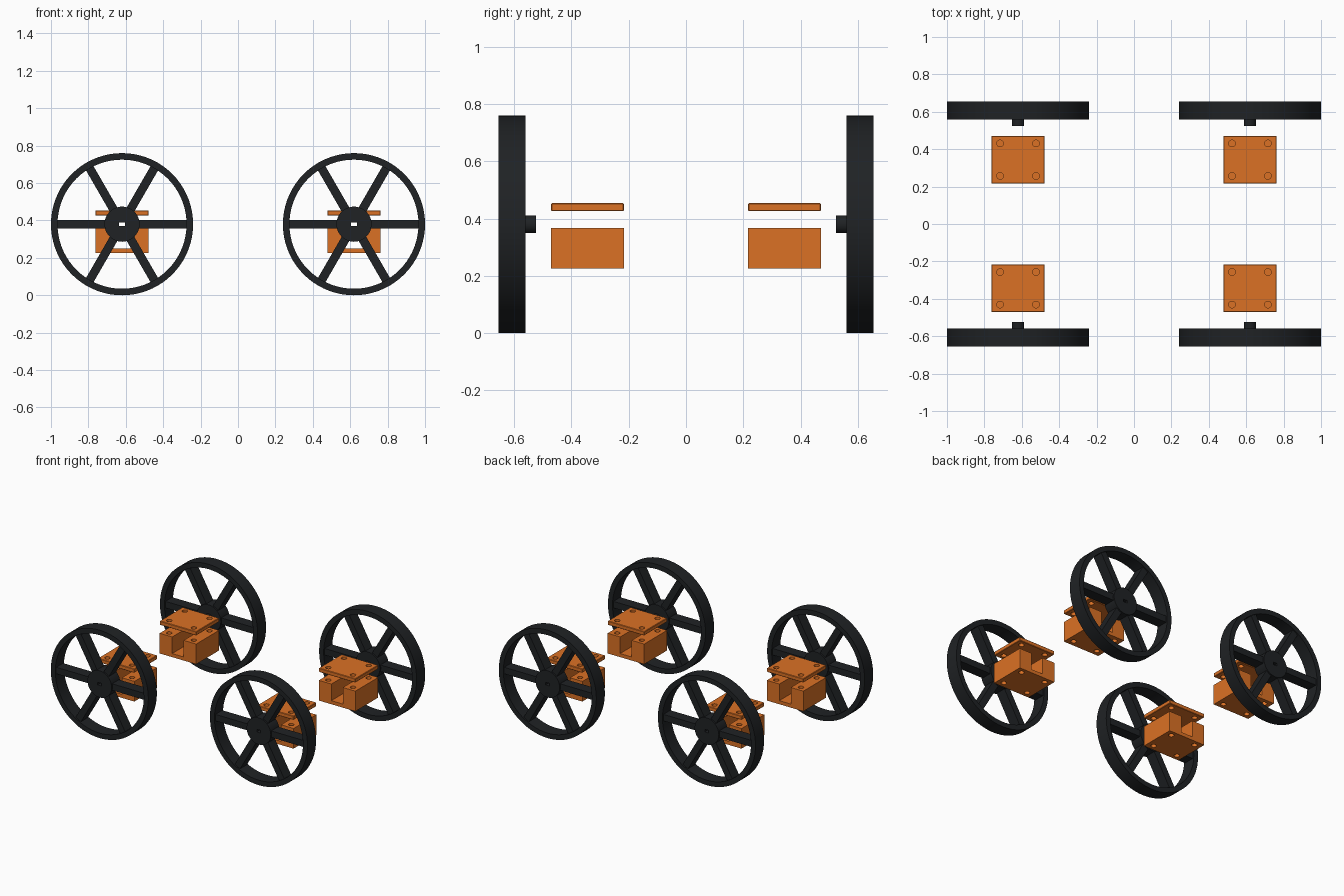
import bpy, bmesh, math
from mathutils import Matrix, Vector

if "Cube" in bpy.data.objects:
    bpy.data.objects.remove(bpy.data.objects["Cube"])


def material(name, col):
    m = bpy.data.materials.new(name)
    m.diffuse_color = (*col, 1)
    m.use_nodes = True
    m.node_tree.nodes["Principled BSDF"].inputs["Base Color"].default_value = m.diffuse_color
    return m


ORANGE = material("orange_plastic", (0.71, 0.165, 0.018))
BLACK = material("black_plastic", (0.014, 0.016, 0.018))


def make(name, bm, mat=None):
    bmesh.ops.recalc_face_normals(bm, faces=bm.faces[:])
    me = bpy.data.meshes.new(name)
    bm.to_mesh(me)
    bm.free()
    ob = bpy.data.objects.new(name, me)
    bpy.context.collection.objects.link(ob)
    if mat:
        me.materials.append(mat)
    return ob


def box(bm, lo, hi, rot=None):
    lo, hi = Vector(lo), Vector(hi)
    m = Matrix.Translation((lo + hi) / 2) @ Matrix.Diagonal((*(hi - lo), 1))
    bmesh.ops.create_cube(bm, size=1, matrix=(rot @ m) if rot else m)


def lathe(bm, profile, n=64):
    # closed (radius, y) profile turned about the y axis
    rings = []
    for i in range(n):
        a = math.tau * i / n
        rings.append([bm.verts.new((r * math.cos(a), y, r * math.sin(a))) for r, y in profile])
    k = len(profile)
    for i in range(n):
        p, q = rings[i], rings[(i + 1) % n]
        for j in range(k):
            bm.faces.new((p[j], p[(j + 1) % k], q[(j + 1) % k], q[j]))
    bmesh.ops.remove_doubles(bm, verts=bm.verts[:], dist=1e-5)


def cut(ob, cutter):
    cutter.hide_render = True
    mod = ob.modifiers.new("cut", 'BOOLEAN')
    mod.operation, mod.solver, mod.object = 'DIFFERENCE', 'EXACT', cutter
    dg = bpy.context.evaluated_depsgraph_get()
    me = bpy.data.meshes.new_from_object(ob.evaluated_get(dg))
    ob.modifiers.clear()
    ob.data = me
    bpy.data.objects.remove(cutter)


def hole_cutter(spans, r=0.018):
    # four screw holes, one drill per z span
    bm = bmesh.new()
    for sx in (-1, 1):
        for sy in (-1, 1):
            for z0, z1 in spans:
                bmesh.ops.create_cone(
                    bm, cap_ends=True, segments=24, radius1=r, radius2=r, depth=z1 - z0,
                    matrix=Matrix.Translation((sx * 0.096, sy * 0.087, (z0 + z1) / 2)))
    return make("hole_cutter", bm)


def smooth(ob):
    bpy.ops.object.select_all(action='DESELECT')
    ob.select_set(True)
    bpy.context.view_layer.objects.active = ob
    bpy.ops.object.shade_smooth_by_angle(angle=math.radians(30))


# wheel rim with spokes, axle along y, inner side towards +y
HW = 0.0475
bm = bmesh.new()
lathe(bm, [(0.38, -HW), (0.38, HW), (0.345, HW), (0.345, -HW)], 72)
for i in range(6):
    box(bm, (0.075, -0.038, -0.023), (0.355, 0.038, 0.023),
        Matrix.Rotation(math.tau * i / 6, 4, 'Y'))
rim = make("wheel_rim", bm, BLACK)

# hub with stepped boss and a flat shaft slot
bm = bmesh.new()
lathe(bm, [(0, -HW), (0.094, -HW), (0.094, HW), (0.031, HW), (0.031, 0.083), (0, 0.083)], 48)
for f in [f for f in bm.faces if f.calc_area() < 1e-9]:
    bm.faces.remove(f)
hub = make("wheel_hub", bm, BLACK)
bm = bmesh.new()
box(bm, (-0.015, -0.2, -0.009), (0.015, 0.2, 0.009))
slot = make("slot_cutter", bm)
# spokes start outside the slot, so only the hub is cut
cut(hub, slot)

# motor block: U section run along y
W, L, C = 0.1425, 0.127, 0.045
section = [(-W, 0.225), (W, 0.225), (W, 0.367), (C, 0.367), (C, 0.25),
           (-C, 0.25), (-C, 0.367), (-W, 0.367)]
bm = bmesh.new()
face = bm.faces.new([bm.verts.new((x, -L, z)) for x, z in section])
ext = bmesh.ops.extrude_face_region(bm, geom=[face])
bmesh.ops.translate(bm, vec=(0, 2 * L, 0),
                    verts=[g for g in ext["geom"] if isinstance(g, bmesh.types.BMVert)])
block = make("motor_block", bm, ORANGE)
cut(block, hole_cutter([(0.27, 0.40), (0.20, 0.25)]))

# clamp plate above the block
bm = bmesh.new()
box(bm, (-W, -L, 0.426), (W, L, 0.454))
bmesh.ops.bevel(bm, geom=[e for e in bm.edges], offset=0.003, segments=1, affect='EDGES')
plate = make("clamp_plate", bm, ORANGE)
cut(plate, hole_cutter([(0.40, 0.48)]))

for ob in (rim, hub, block, plate):
    smooth(ob)

# one set per corner; rear sets are turned half round
for ob, y, z in ((rim, 0.6075, 0.38), (hub, 0.6075, 0.38), (block, 0.344, 0), (plate, 0.344, 0)):
    base = ob.name
    for fb, sy, rot in (("front", -1, 0), ("rear", 1, math.pi)):
        for lr, sx in (("left", -1), ("right", 1)):
            o = ob.copy()
            o.name = f"{fb}_{lr}_{base}"
            o.location = (sx * 0.62, sy * y, z)
            o.rotation_euler = (0, 0, rot)
            bpy.context.collection.objects.link(o)
    bpy.data.objects.remove(ob)
